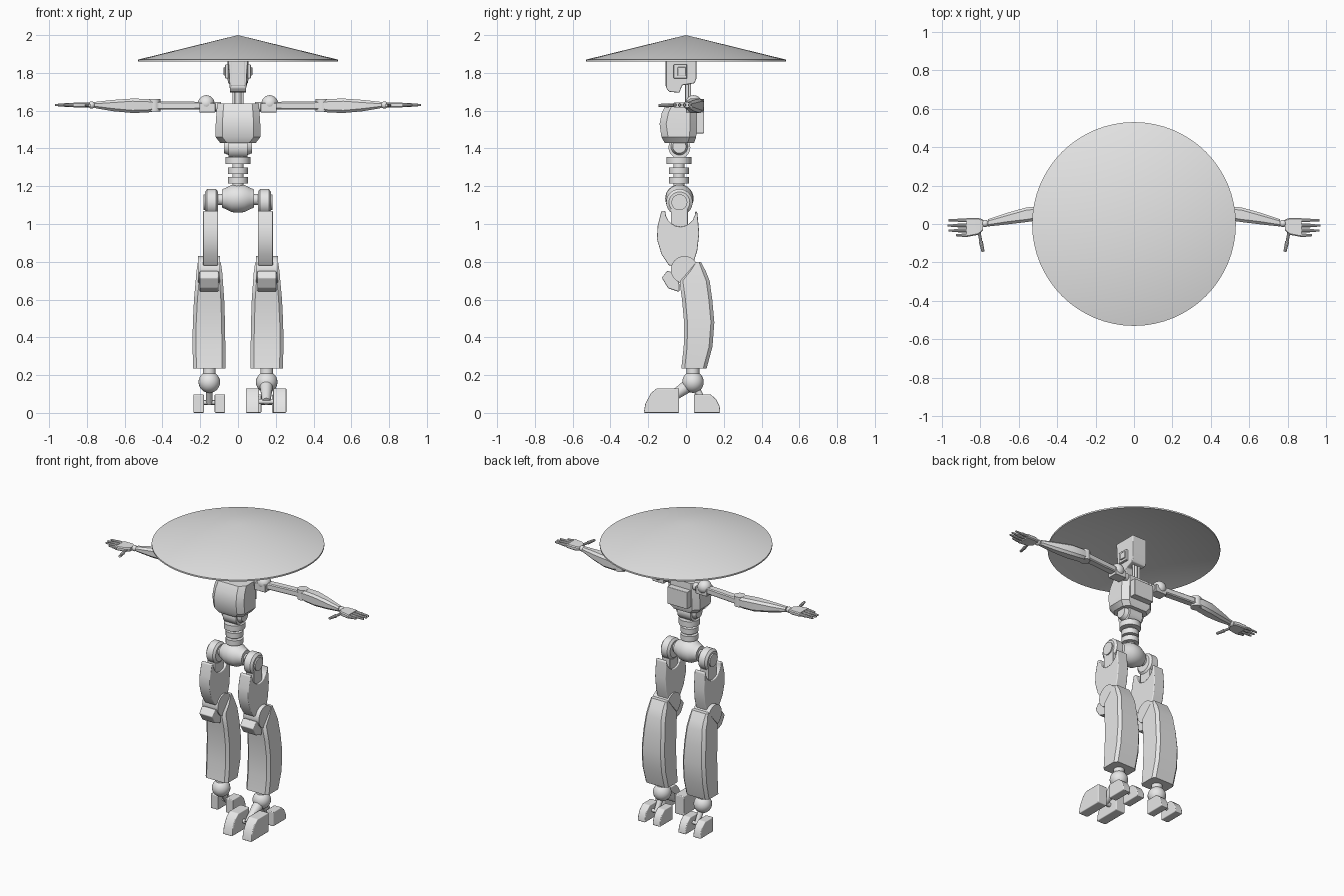
import bpy, bmesh, math
from mathutils import Vector, Matrix

cube = bpy.data.objects.get("Cube")
if cube:
    bpy.data.objects.remove(cube)

grey = bpy.data.materials.new("plain_grey")
grey.use_nodes = True
grey.diffuse_color = (0.8, 0.8, 0.8, 1)
grey.node_tree.nodes["Principled BSDF"].inputs["Base Color"].default_value = (0.8, 0.8, 0.8, 1)
parts = []


def finish(name, bm, mirror=False, bevel=0):
    bmesh.ops.recalc_face_normals(bm, faces=bm.faces[:])
    mesh = bpy.data.meshes.new(name)
    bm.to_mesh(mesh)
    bm.free()
    mesh.materials.append(grey)
    ob = bpy.data.objects.new(name, mesh)
    bpy.context.collection.objects.link(ob)
    if bevel:
        b = ob.modifiers.new("soft_edges", "BEVEL")
        b.width, b.segments, b.limit_method = bevel, 2, "ANGLE"
        b.harden_normals = True
    if mirror:
        ob.modifiers.new("other_side", "MIRROR").use_mirror_merge = False
    parts.append(ob)
    return ob


def lathe(name, profile, origin, direction=(0, 0, 1), steps=32, mirror=False):
    """Revolve (radius, height) points about a direction through origin."""
    bm = bmesh.new()
    vs = [bm.verts.new((r, 0, h)) for r, h in profile]
    es = [bm.edges.new(p) for p in zip(vs, vs[1:])]
    bmesh.ops.spin(bm, geom=vs + es, cent=(0, 0, 0), axis=(0, 0, 1),
                   angle=math.tau, steps=steps, use_duplicate=False)
    bmesh.ops.remove_doubles(bm, verts=bm.verts[:], dist=1e-5)
    turn = Vector((0, 0, 1)).rotation_difference(Vector(direction)).to_matrix().to_4x4()
    bm.transform(Matrix.Translation(origin) @ turn)
    return finish(name, bm, mirror)


def rod(name, a, b, r, r2=None, mirror=False, steps=20):
    d = Vector(b) - Vector(a)
    r2 = r if r2 is None else r2
    return lathe(name, [(0, 0), (r, 0), (r2, d.length), (0, d.length)], a, d, steps, mirror)


def ball(name, c, r, mirror=False):
    bm = bmesh.new()
    bmesh.ops.create_uvsphere(bm, u_segments=24, v_segments=14, radius=r,
                              matrix=Matrix.Translation(c))
    return finish(name, bm, mirror)


def slab(name, x0, x1, outline, mirror=False, bevel=0.006, taper=None):
    """Extrude a (y, z) outline from x0 to x1."""
    bm = bmesh.new()
    face = bm.faces.new([bm.verts.new((x0, y, z)) for y, z in outline])
    out = bmesh.ops.extrude_face_region(bm, geom=[face])
    moved = [v for v in out["geom"] if isinstance(v, bmesh.types.BMVert)]
    bmesh.ops.translate(bm, verts=moved, vec=(x1 - x0, 0, 0))
    if taper:
        for v in bm.verts:
            v.co.x *= taper(v.co)
    return finish(name, bm, mirror, bevel)


def box(name, lo, hi, mirror=False, bevel=0.004):
    (x0, y0, z0), (x1, y1, z1) = lo, hi
    return slab(name, x0, x1, [(y0, z0), (y1, z0), (y1, z1), (y0, z1)], mirror, bevel)


def loft(name, sections, place, chamfer, mirror=False):
    """Skin chamfered rectangles: (position, centre u, centre v, half u, half v)."""
    bm = bmesh.new()
    rings = []
    for t, u, v, a, b in sections:
        c = min(chamfer, a * 0.6, b * 0.6)
        corners = [(a, b - c), (a - c, b), (c - a, b), (-a, b - c),
                   (-a, c - b), (c - a, -b), (a - c, -b), (a, c - b)]
        rings.append([bm.verts.new(place(t, u + p, v + q)) for p, q in corners])
    for r, s in zip(rings, rings[1:]):
        for i in range(8):
            j = (i + 1) % 8
            bm.faces.new((r[i], r[j], s[j], s[i]))
    bm.faces.new(rings[0])
    bm.faces.new(rings[-1])
    return finish(name, bm, mirror)


def upright(t, u, v):
    return (u, v, t)


def sideways(t, u, v):
    return (t, u, v)


# Wide conical hat with a hollow underside
lathe("hat", [(0, 2), (0.53, 1.87), (0.53, 1.86), (0, 1.985)], (0, 0, 0), steps=64)

# Head, face plate, ears and neck
slab("head", -0.055, 0.055,
     [(-0.105, 1.93), (-0.105, 1.72), (-0.09, 1.7), (-0.035, 1.695),
      (-0.02, 1.735), (0.045, 1.745), (0.055, 1.77), (0.055, 1.93)],
     taper=lambda co: 0.78 if co.z < 1.74 else 1)
box("face_plate", (-0.035, -0.109, 1.73), (0.035, -0.1, 1.9))
box("ear", (0.05, -0.065, 1.77), (0.068, 0.005, 1.845), True)
box("ear_cap", (0.06, -0.045, 1.785), (0.076, 0.0, 1.83), True)
rod("neck", (0, 0.01, 1.6), (0, 0.01, 1.76), 0.014)
rod("neck_cable", (0.022, 0.02, 1.6), (0.022, 0.02, 1.76), 0.007, mirror=True)

# Chest and backpack
loft("chest", [(1.43, 0, -0.035, 0.095, 0.078), (1.46, 0, -0.038, 0.118, 0.092),
               (1.53, 0, -0.042, 0.118, 0.098), (1.59, 0, -0.036, 0.114, 0.092),
               (1.638, 0, -0.025, 0.11, 0.078)], upright, 0.035)
box("backpack", (-0.075, 0.04, 1.48), (0.075, 0.096, 1.595))

# Waist joint and spine discs
rod("waist_joint", (-0.05, -0.035, 1.405), (0.05, -0.035, 1.405), 0.058)
rod("waist_cap", (0.05, -0.035, 1.41), (0.075, -0.035, 1.41), 0.045, 0.035, True)
rod("spine", (0, -0.037, 1.18), (0, -0.037, 1.4), 0.03)
for n, (z0, z1, r) in enumerate([(1.318, 1.356, 0.066), (1.265, 1.3, 0.054), (1.215, 1.25, 0.054)]):
    rod(f"spine_disc_{n + 1}", (0, -0.037, z0), (0, -0.037, z1), r, steps=32)

# Pelvis barrel and hip joints
lathe("pelvis", [(0, -0.085), (0.048, -0.085), (0.058, -0.06), (0.072, -0.035), (0.075, 0),
                 (0.072, 0.035), (0.058, 0.06), (0.048, 0.085), (0, 0.085)],
      (0, -0.035, 1.135), (1, 0, 0))
rod("hip_axle", (0.07, -0.035, 1.13), (0.115, -0.035, 1.13), 0.03, mirror=True)
lathe("hip_joint", [(0, 0), (0.055, 0), (0.07, 0.012), (0.07, 0.058), (0.055, 0.07),
                    (0.042, 0.07), (0.042, 0.078), (0, 0.078)],
      (0.105, -0.035, 1.115), (1, 0, 0), mirror=True)
box("hip_link", (0.115, -0.08, 0.96), (0.175, 0.01, 1.11), True)

# Thigh shell with a rounded notch around the hip
notch = [(-0.03 - 0.08 * math.cos(math.pi * i / 10), 1.07 - 0.085 * math.sin(math.pi * i / 10))
         for i in range(11)]
slab("thigh", 0.105, 0.185,
     [(-0.13, 1.07)] + notch + [(0.06, 1.06), (0.07, 0.95), (0.06, 0.86), (0.035, 0.78),
                               (-0.09, 0.78), (-0.13, 0.84), (-0.154, 0.92), (-0.15, 0.99)], True)

# Knee, kneecap and shin
rod("knee", (0.095, -0.008, 0.758), (0.212, -0.008, 0.758), 0.072, mirror=True, steps=32)
slab("kneecap", 0.103, 0.203, [(-0.128, 0.715), (-0.1, 0.752), (-0.055, 0.74), (-0.035, 0.68),
                              (-0.035, 0.64), (-0.095, 0.66)], True)
loft("shin", [(0.235, 0.152, 0.042, 0.085, 0.067), (0.35, 0.154, 0.064, 0.087, 0.076),
              (0.48, 0.154, 0.07, 0.085, 0.08), (0.6, 0.153, 0.059, 0.08, 0.08),
              (0.7, 0.152, 0.045, 0.072, 0.08), (0.75, 0.152, 0.055, 0.068, 0.05),
              (0.8, 0.152, 0.062, 0.06, 0.016)], upright, 0.018, True)

# Ankle and rear toes
rod("ankle_post", (0.152, 0.037, 0.19), (0.152, 0.037, 0.25), 0.034, mirror=True)
ball("ankle", (0.152, 0.037, 0.163), 0.057, True)
rod("heel_link", (0.152, 0.04, 0.15), (0.152, 0.1, 0.05), 0.02, 0.016, True)
rod("heel_axle", (0.11, 0.1, 0.055), (0.19, 0.1, 0.055), 0.012, mirror=True)
heel = [(0.042, 0), (0.182, 0), (0.178, 0.035), (0.16, 0.072), (0.13, 0.098), (0.042, 0.098)]
for side, x in (("inner", 0.068), ("outer", 0.18)):
    slab(f"{side}_rear_toe", x, x + 0.056, heel, True)

# Front toes, present on the left foot only
rod("left_toe_link", (0.15, 0.02, 0.15), (0.15, -0.11, 0.06), 0.036, 0.022)
rod("left_toe_axle", (0.09, -0.1, 0.06), (0.21, -0.1, 0.06), 0.014)
toe = [(-0.036, 0), (-0.036, 0.13), (-0.155, 0.13), (-0.185, 0.105), (-0.215, 0.05), (-0.224, 0)]
for side, x in (("inner", 0.042), ("outer", 0.186)):
    slab(f"left_{side}_front_toe", x, x + 0.07, toe)

# Shoulder, upper arm, elbow and forearm
rod("shoulder_axle", (0.09, 0.035, 1.62), (0.16, 0.035, 1.62), 0.025, mirror=True)
ball("shoulder", (0.168, 0.04, 1.638), 0.044, True)
box("shoulder_bracket", (0.12, 0.0, 1.59), (0.205, 0.07, 1.64), True)
loft("upper_arm", [(0.18, 0.04, 1.627, 0.026, 0.02), (0.43, 0.06, 1.627, 0.026, 0.021)],
     sideways, 0.006, True)
rod("elbow", (0.445, 0.06, 1.595), (0.445, 0.06, 1.663), 0.034, mirror=True)
loft("forearm", [(0.415, 0.06, 1.627, 0.026, 0.026), (0.48, 0.058, 1.626, 0.036, 0.036),
                 (0.56, 0.048, 1.626, 0.038, 0.038), (0.66, 0.028, 1.627, 0.03, 0.03),
                 (0.76, 0.006, 1.63, 0.019, 0.016)], sideways, 0.014, True)

# Hand with four jointed fingers and a thumb
ball("wrist", (0.775, 0.003, 1.63), 0.019, True)
loft("palm", [(0.785, -0.005, 1.63, 0.028, 0.012), (0.81, -0.012, 1.63, 0.044, 0.014),
              (0.872, -0.018, 1.63, 0.05, 0.013)], sideways, 0.006, True)
for n, (y, tip) in enumerate([(0.02, 0.965), (-0.008, 0.97), (-0.034, 0.965), (-0.058, 0.925)]):
    mid = (0.865 + tip) / 2
    rod(f"finger_{n + 1}_base", (0.865, y, 1.63), (mid, y, 1.63), 0.01, mirror=True, steps=10)
    rod(f"finger_{n + 1}_tip", (mid - 0.004, y, 1.63), (tip, y, 1.63), 0.008, 0.006, True, 10)
rod("thumb_base", (0.808, -0.03, 1.628), (0.796, -0.095, 1.628), 0.008, mirror=True, steps=10)
rod("thumb_tip", (0.797, -0.09, 1.628), (0.785, -0.145, 1.628), 0.011, 0.008, True, 10)

# Smooth shading with sharp edges kept
bpy.ops.object.select_all(action="DESELECT")
for ob in parts:
    ob.select_set(True)
bpy.context.view_layer.objects.active = parts[0]
bpy.ops.object.shade_smooth_by_angle(angle=math.radians(35))
